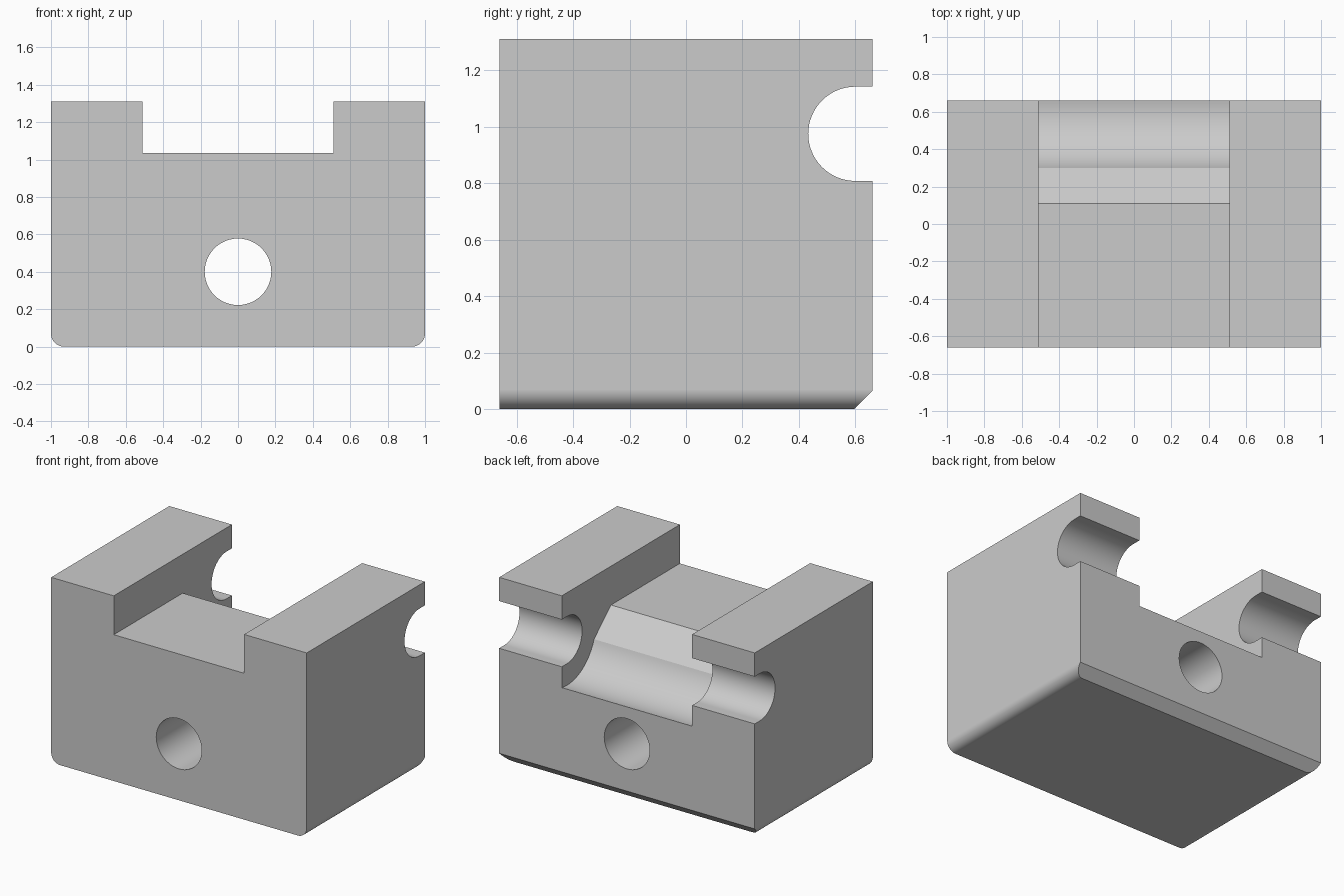
import bpy, bmesh, math

cube = bpy.data.objects.get("Cube")
if cube:
    bpy.data.objects.remove(cube, do_unlink=True)

WIDTH, DEPTH, HEIGHT = 2.0, 1.32, 1.31
BACK = DEPTH / 2

grey = bpy.data.materials.new("plain grey")
grey.use_nodes = True
colour = (0.6, 0.6, 0.6, 1)
grey.diffuse_color = colour
grey.node_tree.nodes["Principled BSDF"].inputs["Base Color"].default_value = colour


def arc(cx, cy, radius, start, end, steps):
    """Points along an arc, angles in degrees."""
    angles = [math.radians(start + (end - start) * i / steps) for i in range(steps + 1)]
    return [(cx + radius * math.cos(t), cy + radius * math.sin(t)) for t in angles]


def prism(name, profile, axis, half):
    """Extrude a profile (horizontal, z) symmetrically along x or y."""
    bm = bmesh.new()
    place = (lambda a, z, t: (t, a, z)) if axis == "x" else (lambda a, z, t: (a, t, z))
    ends = [[bm.verts.new(place(a, z, t)) for a, z in profile] for t in (-half, half)]
    for ring in ends:
        bm.faces.new(ring)
    for i in range(len(profile)):
        j = (i + 1) % len(profile)
        bm.faces.new((ends[0][i], ends[0][j], ends[1][j], ends[1][i]))
    bmesh.ops.recalc_face_normals(bm, faces=bm.faces)
    mesh = bpy.data.meshes.new(name)
    bm.to_mesh(mesh)
    bm.free()
    mesh.materials.append(grey)
    obj = bpy.data.objects.new(name, mesh)
    bpy.context.collection.objects.link(obj)
    return obj


def cut(target, cutter):
    """Subtract the cutter from the target, then discard it."""
    cutter.hide_render = True
    mod = target.modifiers.new("cut", "BOOLEAN")
    mod.operation, mod.solver, mod.object = "DIFFERENCE", "EXACT", cutter
    bpy.context.view_layer.objects.active = target
    bpy.ops.object.modifier_apply(modifier=mod.name)
    bpy.data.objects.remove(cutter, do_unlink=True)


# Block with rounded lower side edges
edge = WIDTH / 2
fillet = 0.07
outline = [(-edge, HEIGHT)]
outline += arc(fillet - edge, fillet, fillet, 180, 270, 10)
outline += arc(edge - fillet, fillet, fillet, 270, 360, 10)
outline += [(edge, HEIGHT)]
block = prism("block", outline, "y", BACK)

# Central channel: flat floor, ramp, then a curved saddle at the back
slot_y, slot_z = 0.6, 0.975
channel = [(-1, 1.5), (-1, 1.035), (0.11, 1.035)]
channel += arc(slot_y, slot_z, 0.32, 200, 300, 32)
channel += [(1, 0.7), (1, 1.5)]
cut(block, prism("channel_cutter", channel, "x", 0.51))

# Round-bottomed cross slot open to the back
radius = 0.167
slot = [(1, slot_z + radius)] + arc(slot_y, slot_z, radius, 90, 270, 32) + [(1, slot_z - radius)]
cut(block, prism("slot_cutter", slot, "x", 1.2))

# Through hole from front to back
cut(block, prism("hole_cutter", arc(0, 0.4, 0.178, 0, 352.5, 47), "y", 1))

# Chamfer along the lower back edge
chamfer = [(BACK - 0.165, -0.1), (BACK + 0.1, -0.1), (BACK + 0.1, 0.165)]
cut(block, prism("chamfer_cutter", chamfer, "x", 1.2))

# Smooth curves with crisp edges and flat planes
block.select_set(True)
bpy.context.view_layer.objects.active = block
bpy.ops.object.shade_smooth_by_angle(angle=math.radians(20))
weighted = block.modifiers.new("flat planes", "WEIGHTED_NORMAL")
weighted.keep_sharp = True
